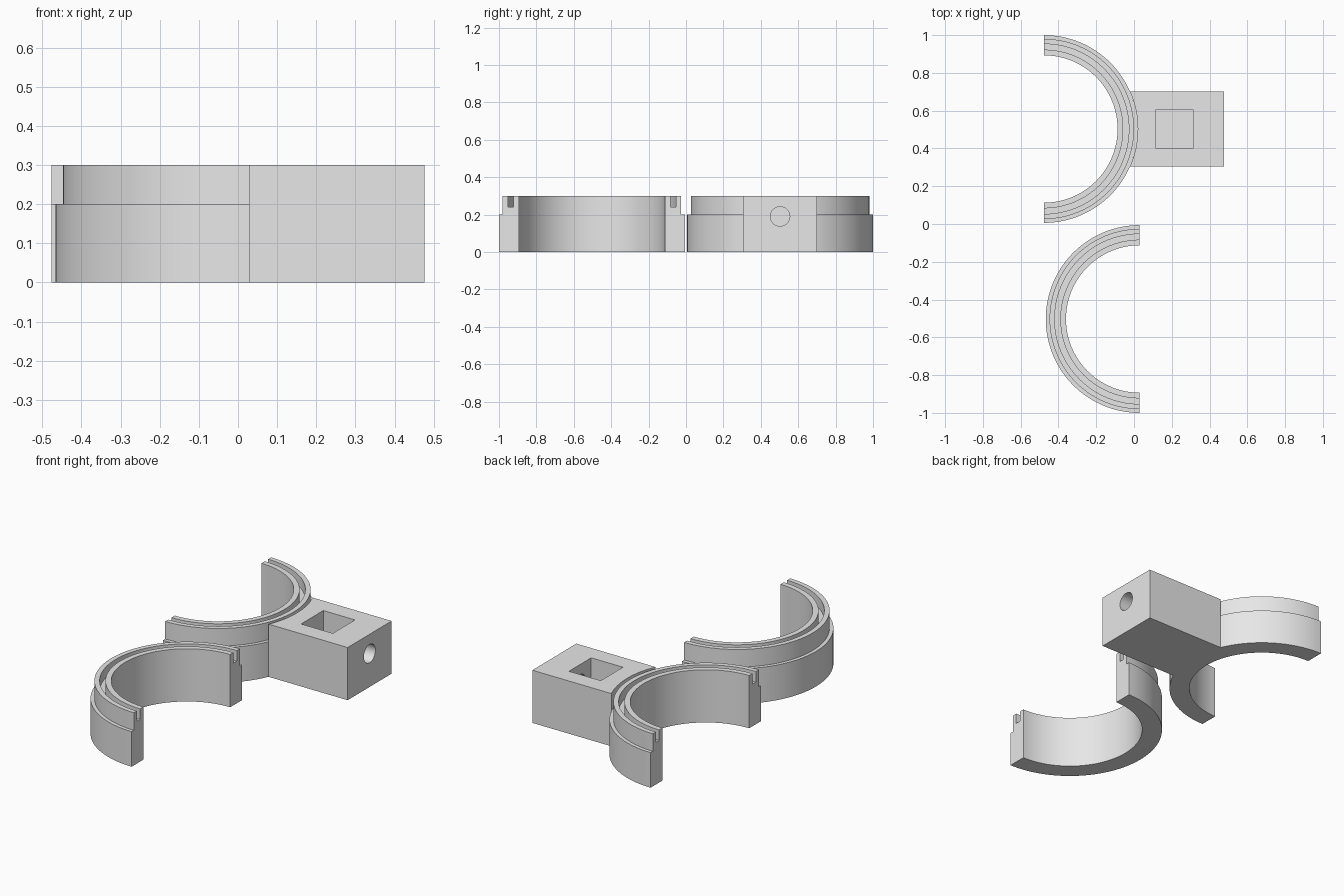
import bpy, bmesh, math

if "Cube" in bpy.data.objects:
    bpy.data.objects.remove(bpy.data.objects["Cube"])

grey = bpy.data.materials.new("plain grey")
grey.diffuse_color = (0.8, 0.8, 0.8, 1)
grey.use_nodes = True
grey.node_tree.nodes["Principled BSDF"].inputs["Base Color"].default_value = grey.diffuse_color

R_IN, R_OUT, HEIGHT = 0.39, 0.497, 0.30
# Half ring cross-section (radius, z): stepped outer wall, groove in the top rim
PROFILE = [(R_IN, 0), (R_OUT, 0), (R_OUT, 0.2), (0.477, 0.2), (0.477, HEIGHT),
           (0.45, HEIGHT), (0.45, 0.24), (0.42, 0.24), (0.42, HEIGHT), (R_IN, HEIGHT)]


def finish(name, bm):
    bmesh.ops.recalc_face_normals(bm, faces=bm.faces[:])
    mesh = bpy.data.meshes.new(name)
    bm.to_mesh(mesh)
    bm.free()
    mesh.materials.append(grey)
    obj = bpy.data.objects.new(name, mesh)
    bpy.context.collection.objects.link(obj)
    return obj


def smooth(obj):
    bpy.ops.object.select_all(action='DESELECT')
    obj.select_set(True)
    bpy.context.view_layer.objects.active = obj
    bpy.ops.object.shade_smooth_by_angle(angle=math.radians(30))


def half_ring(name, cx, cy, start, steps=64):
    """Sweep the cross-section through 180 degrees and cap both ends."""
    bm = bmesh.new()
    rows = []
    for i in range(steps + 1):
        a = start + math.pi * i / steps
        rows.append([bm.verts.new((cx + r * math.cos(a), cy + r * math.sin(a), z))
                     for r, z in PROFILE])
    n = len(PROFILE)
    for a, b in zip(rows, rows[1:]):
        for k in range(n):
            bm.faces.new((a[k], a[(k + 1) % n], b[(k + 1) % n], b[k]))
    bm.faces.new(rows[0])
    bm.faces.new(rows[-1])
    smooth(finish(name, bm))


def cut(obj, cutter):
    mod = obj.modifiers.new("cut", 'BOOLEAN')
    mod.operation, mod.solver, mod.object = 'DIFFERENCE', 'EXACT', cutter
    bpy.context.view_layer.objects.active = obj
    bpy.ops.object.modifier_apply(modifier=mod.name)
    bpy.data.objects.remove(cutter)


# Two clamp halves
BACK = (-0.477, 0.503)
half_ring("front_half_ring", 0.03, -0.503, math.pi / 2)
half_ring("back_half_ring", *BACK, -math.pi / 2)

# Mounting block, its inner end following the outer wall of the back ring
bm = bmesh.new()
half = 0.198
swing = math.asin(half / R_OUT)
outline = [(0.477, BACK[1] - half), (0.477, BACK[1] + half)]
for i in range(17):
    a = swing * (1 - i / 8)
    outline.append((BACK[0] + R_OUT * math.cos(a), BACK[1] + R_OUT * math.sin(a)))
base = bm.faces.new([bm.verts.new((x, y, 0)) for x, y in outline])
top = bmesh.ops.extrude_face_region(bm, geom=[base])
bmesh.ops.translate(bm, vec=(0, 0, HEIGHT),
                    verts=[v for v in top["geom"] if isinstance(v, bmesh.types.BMVert)])
block = finish("mounting_block", bm)

# Square nut pocket in the top of the block
bpy.ops.mesh.primitive_cube_add(size=1, location=(0.215, BACK[1], 0.245))
pocket = bpy.context.object
pocket.scale = (0.2, 0.2, 0.31)
bpy.context.view_layer.update()
cut(block, pocket)

# Round screw hole from the outer end into the pocket
bpy.ops.mesh.primitive_cylinder_add(vertices=32, radius=0.052, depth=0.3,
                                    location=(0.4, BACK[1], 0.19),
                                    rotation=(0, math.pi / 2, 0))
cut(block, bpy.context.object)
smooth(block)
